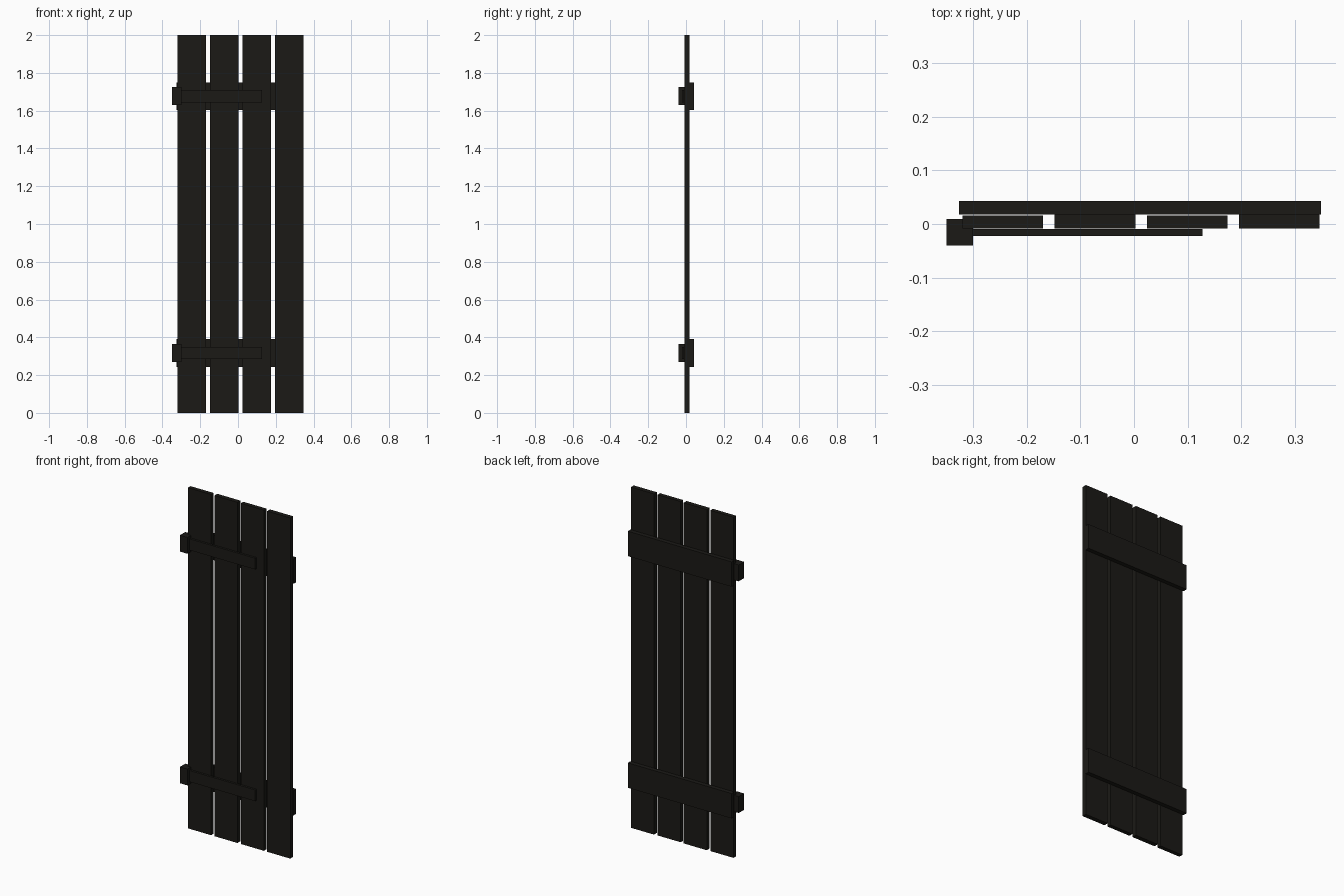
import bpy

if "Cube" in bpy.data.objects:
    bpy.data.objects.remove(bpy.data.objects["Cube"])

mat = bpy.data.materials.new("dark_wood")
mat.diffuse_color = (0.011, 0.01, 0.008, 1)
mat.use_nodes = True
mat.node_tree.nodes["Principled BSDF"].inputs["Base Color"].default_value = mat.diffuse_color


def box(name, x, y, z):
    """Axis-aligned box from (min, max) ranges."""
    bpy.ops.mesh.primitive_cube_add(size=1)
    ob = bpy.context.object
    ob.name = name
    ob.location = [(a + b) / 2 for a, b in (x, y, z)]
    ob.scale = [b - a for a, b in (x, y, z)]
    bpy.ops.object.transform_apply(location=True, rotation=False, scale=True)
    ob.data.materials.append(mat)
    return ob


# four vertical planks, alternately a touch thinner
for i in range(4):
    x0 = -0.319 + i * 0.1715
    back = 0.0155 if i % 2 == 0 else 0.018
    box(f"plank_{i + 1}", (x0, x0 + 0.15), (-0.0085, back), (0, 2))

# back batten, hinge block and front strap at two heights
for label, zc in (("lower", 0.317), ("upper", 1.677)):
    box(f"{label}_batten", (-0.326, 0.348), (0.018, 0.043), (zc - 0.073, zc + 0.073))
    box(f"{label}_hinge_block", (-0.349, -0.30), (-0.04, 0.0095), (zc - 0.048, zc + 0.048))
    box(f"{label}_hinge_strap", (-0.302, 0.127), (-0.022, -0.0095), (zc - 0.033, zc + 0.033))
